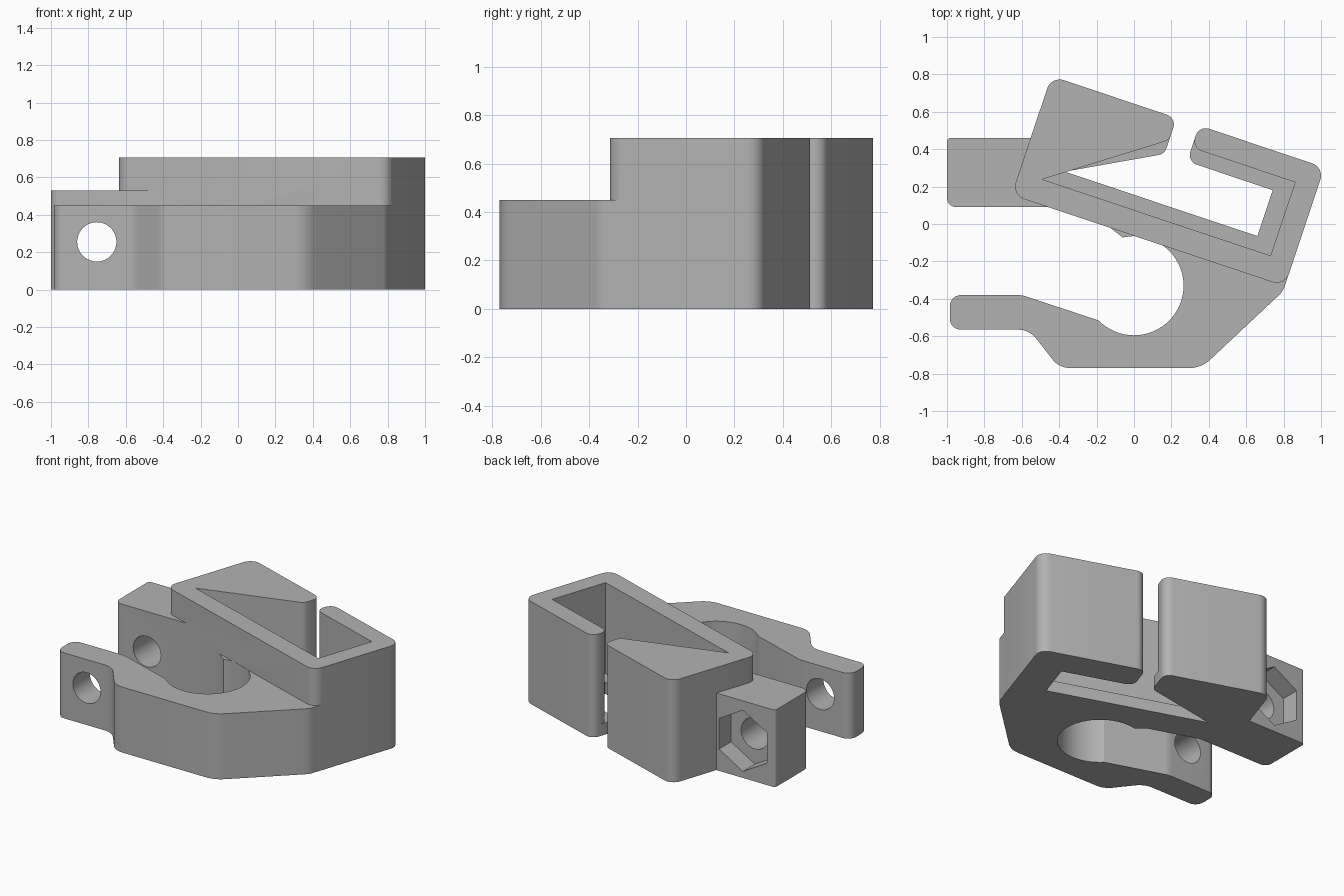
import bpy, bmesh, math
from mathutils import Vector, Matrix

if "Cube" in bpy.data.objects:
    bpy.data.objects.remove(bpy.data.objects["Cube"])

grey = bpy.data.materials.new("plain_grey")
grey.use_nodes = True
COLOUR = (0.45, 0.45, 0.45, 1)
grey.diffuse_color = COLOUR
grey.node_tree.nodes["Principled BSDF"].inputs["Base Color"].default_value = COLOUR

TILT = Matrix.Rotation(math.radians(-18.5), 4, 'Z')


def fillet(points, steps=8):
    """Outline from (x, y[, radius]) corners, each rounded by its radius."""
    out = []
    for i, p in enumerate(points):
        c = Vector(p[:2])
        r = p[2] if len(p) > 2 else 0
        if not r:
            out.append(c)
            continue
        a = (Vector(points[i - 1][:2]) - c).normalized()
        b = (Vector(points[(i + 1) % len(points)][:2]) - c).normalized()
        half = a.angle(b) / 2
        centre = c + (a + b).normalized() * r / math.sin(half)
        start = c + a * r / math.tan(half) - centre
        end = c + b * r / math.tan(half) - centre
        sweep = start.angle_signed(end)
        for k in range(steps + 1):
            out.append(centre + Matrix.Rotation(-sweep * k / steps, 2) @ start)
    return out


def prism(name, outline, z0, z1, matrix=Matrix()):
    """Solid extruded upward from a flat outline."""
    bm = bmesh.new()
    face = bm.faces.new([bm.verts.new((p[0], p[1], z0)) for p in outline])
    top = bmesh.ops.extrude_face_region(bm, geom=[face])["geom"]
    bmesh.ops.translate(bm, vec=(0, 0, z1 - z0),
                        verts=[v for v in top if isinstance(v, bmesh.types.BMVert)])
    bmesh.ops.transform(bm, matrix=matrix, verts=bm.verts)
    bmesh.ops.recalc_face_normals(bm, faces=bm.faces)
    mesh = bpy.data.meshes.new(name)
    bm.to_mesh(mesh)
    bm.free()
    mesh.materials.append(grey)
    obj = bpy.data.objects.new(name, mesh)
    bpy.context.collection.objects.link(obj)
    return obj


def rect(x0, y0, x1, y1, r=0):
    return fillet([(x0, y0, r), (x1, y0, r), (x1, y1, r), (x0, y1, r)])


def ring(radius, sides, cx=0, cy=0, turn=0):
    return [(cx + radius * math.cos(turn + math.tau * k / sides),
             cy + radius * math.sin(turn + math.tau * k / sides)) for k in range(sides)]


def combine(target, tool, operation):
    mod = target.modifiers.new(operation.title(), 'BOOLEAN')
    mod.operation, mod.solver, mod.object = operation, 'EXACT', tool
    bpy.context.view_layer.objects.active = target
    bpy.ops.object.modifier_apply(modifier=mod.name)
    bpy.data.objects.remove(tool)


# Clamp body with its lower jaw
bracket = prism("clamp_bracket", fillet([
    (0.797, -0.36, 0.12), (0.865, -0.15), (0.70, 0.0), (0, 0.08), (-0.30, 0.18),
    (-0.50, 0.15), (-0.38, 0.09), (-0.14, -0.01, 0.1), (-0.05, -0.08), (0, -0.33),
    (-0.19, -0.515), (-0.6, -0.38, 0.15), (-0.985, -0.38, 0.06),
    (-0.985, -0.565, 0.06), (-0.56, -0.565, 0.12), (-0.40, -0.77, 0.12),
    (0.36, -0.77, 0.16)]), 0, 0.45)

# Upper jaw block
combine(bracket, prism("upper_jaw", fillet([
    (-1, 0.09, 0.05), (-0.36, 0.09), (-0.30, 0.46), (-1, 0.46, 0.02)]), 0, 0.53), 'UNION')

# Tilted sleeve: a C-shaped wall with rounded slot ends, above a narrower lip
U0, U1, V0, V1 = -0.67, 0.87, -0.06, 0.61
combine(bracket, prism("sleeve", rect(U0, V0, U1, V1, 0.07), 0, 0.705, TILT), 'UNION')


def c_opening(inset_u0, inset_v0, inset_u1, inset_v1):
    """Rectangular opening joined to a slot that flares at its rounded ends."""
    s0, s1, r = 0.036, 0.163, 0.055
    pts = [(inset_u0, inset_v0), (inset_u1, inset_v0), (inset_u1, inset_v1),
           (s1, inset_v1, r), (s1, V1 - r), (s1 + r, V1), (s1 + r, V1 + 0.1),
           (s0 - r, V1 + 0.1), (s0 - r, V1), (s0, V1 - r), (s0, inset_v1, r)]
    out = []
    for p in fillet(pts):
        # swap the straight flares for quarter rounds
        out.append(p)
        for corner, side in ((Vector((s1, V1 - r)), 1), (Vector((s0 - r, V1)), -1)):
            if (p - corner).length < 1e-5:
                for k in range(1, 8):
                    a = k / 8 * math.pi / 2
                    if side < 0:
                        a = math.pi / 2 - a
                    out.append(Vector(((s1 + r if side > 0 else s0 - r) - side * r * math.cos(a),
                                       V1 - r + r * math.sin(a))))
    return out


combine(bracket, prism("lip_cut", c_opening(-0.44, 0.148, 0.646, 0.407), -0.1, 0.2, TILT), 'DIFFERENCE')
combine(bracket, prism("cavity_cut", c_opening(-0.541, 0.071, 0.746, 0.485), 0.08, 0.9, TILT), 'DIFFERENCE')

# Round bar seat
combine(bracket, prism("bar_cut", ring(0.265, 64, 0, -0.33), -0.1, 0.45), 'DIFFERENCE')

# Bolt hole through both jaws and hexagonal nut pocket in the back
ALONG_Y = Matrix.Translation((-0.755, 0, 0.255)) @ Matrix.Rotation(math.pi / 2, 4, 'X')
combine(bracket, prism("bolt_cut", ring(0.105, 40), -0.8, 0.8, ALONG_Y), 'DIFFERENCE')
combine(bracket, prism("nut_cut", ring(0.21, 6, turn=math.pi / 2), -0.6, -0.33, ALONG_Y), 'DIFFERENCE')

bpy.ops.object.select_all(action='DESELECT')
bracket.select_set(True)
bpy.context.view_layer.objects.active = bracket
bpy.ops.object.shade_smooth_by_angle(angle=math.radians(30))
